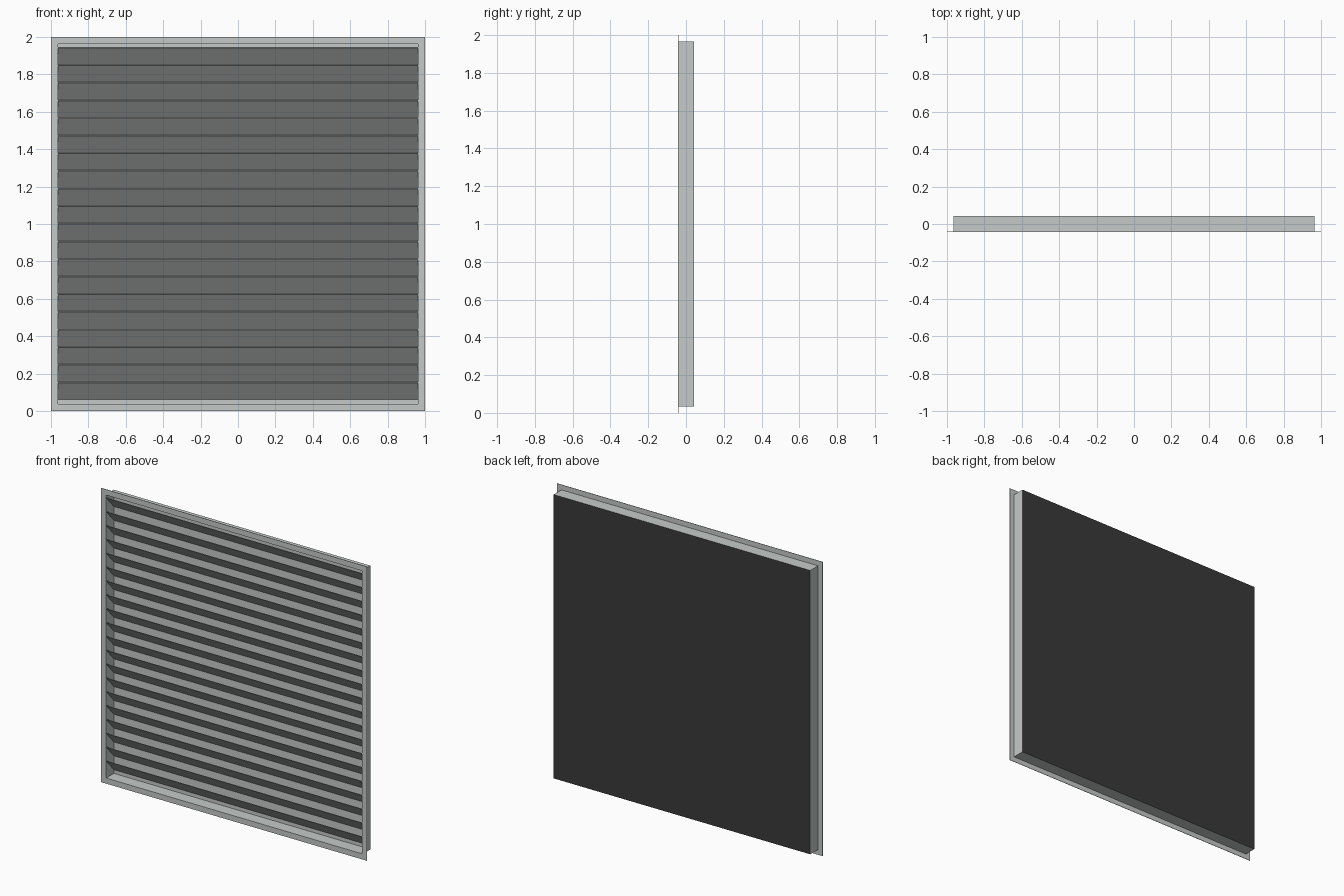
import bpy
import bmesh

cube = bpy.data.objects.get("Cube")
if cube:
    bpy.data.objects.remove(cube, do_unlink=True)


def make_material(name, rgb):
    mat = bpy.data.materials.new(name)
    mat.use_nodes = True
    color = (*rgb, 1.0)
    mat.diffuse_color = color
    mat.node_tree.nodes["Principled BSDF"].inputs["Base Color"].default_value = color
    return mat


metal = make_material("light grey metal", (0.56, 0.59, 0.575))
dark = make_material("dark backing", (0.042, 0.042, 0.042))

FRONT, BACK = -0.043, 0.043   # depth limits
HALF = 0.965                  # half width of the sleeve
WALL = 0.003                  # sheet thickness
MID = 1.0                     # height of the centre


def finish(name, bm, mats):
    bmesh.ops.recalc_face_normals(bm, faces=bm.faces[:])
    mesh = bpy.data.meshes.new(name)
    bm.to_mesh(mesh)
    bm.free()
    for mat in mats:
        mesh.materials.append(mat)
    obj = bpy.data.objects.new(name, mesh)
    bpy.context.collection.objects.link(obj)
    return obj


def square_ring(name, outer, inner, y0, y1):
    """Square frame swept around the opening from a four-point section."""
    bm = bmesh.new()
    section = [(outer, y0), (inner, y0), (inner, y1), (outer, y1)]
    corners = [(-1, -1), (1, -1), (1, 1), (-1, 1)]
    loops = [[bm.verts.new((sx * r, y, MID + sz * r)) for r, y in section]
             for sx, sz in corners]
    for i in range(4):
        a, b = loops[i], loops[(i + 1) % 4]
        for j in range(4):
            k = (j + 1) % 4
            bm.faces.new((a[j], a[k], b[k], b[j]))
    return finish(name, bm, [metal])


# Front flange and the sleeve behind it
square_ring("front_flange", 1.0, HALF - WALL, FRONT, FRONT + WALL)
square_ring("sleeve", HALF, HALF - WALL, FRONT + WALL, BACK)

# Back panel: metal inside, dark on the rear face
bm = bmesh.new()
bmesh.ops.create_cube(bm, size=1.0)
inner = HALF - WALL
for v in bm.verts:
    v.co.x *= 2 * HALF
    v.co.z = MID + v.co.z * 2 * HALF
    v.co.y = BACK - 0.003 if v.co.y < 0 else BACK + 0.0005
for f in bm.faces:
    f.normal_update()
    f.material_index = 1 if f.normal.y > 0.5 else 0
finish("back_panel", bm, [metal, dark])

# Sloping slats, high at the front and low at the back
COUNT, TOP, PITCH = 20, 1.945, 0.0942
bm = bmesh.new()
yf, yb = FRONT + 0.002, BACK - 0.003
for i in range(COUNT):
    top = TOP - i * PITCH
    low = top - PITCH + 0.002
    profile = [(yf, top), (yf, top - 0.004), (yb, low), (yb, low + 0.004)]
    ends = [[bm.verts.new((sx * inner, y, z)) for y, z in profile]
            for sx in (-1, 1)]
    bm.faces.new(ends[0])
    bm.faces.new(ends[1][::-1])
    for j in range(4):
        k = (j + 1) % 4
        bm.faces.new((ends[0][j], ends[0][k], ends[1][k], ends[1][j]))
finish("slats", bm, [metal])
